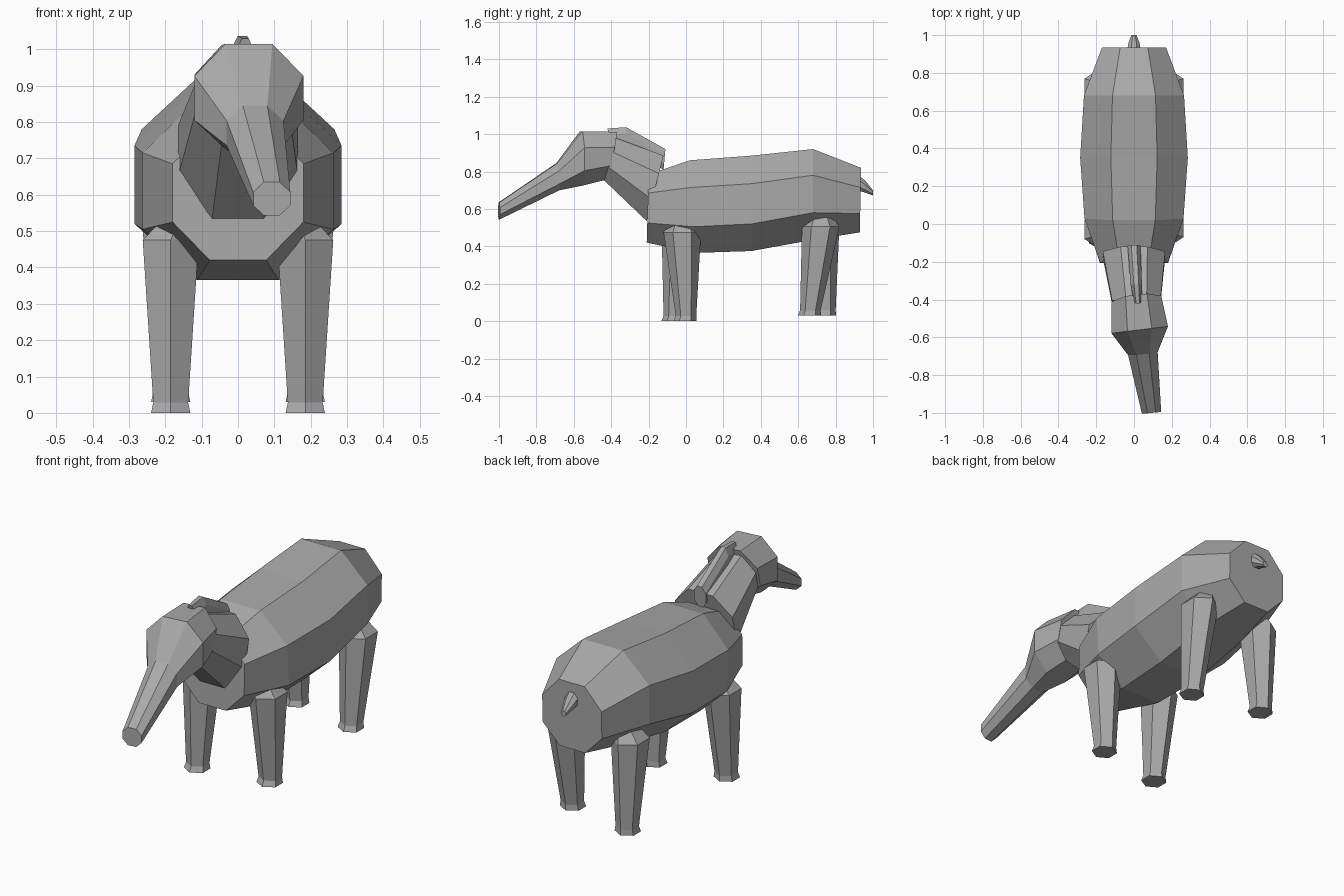
import bpy, bmesh, math

cube = bpy.data.objects.get("Cube")
if cube:
    bpy.data.objects.remove(cube, do_unlink=True)

grey = bpy.data.materials.new("grey_hide")
grey.use_nodes = True
colour = (0.4, 0.4, 0.4, 1)
grey.diffuse_color = colour
grey.node_tree.nodes["Principled BSDF"].inputs["Base Color"].default_value = colour


def loft(name, rings):
    """Skin a closed tube through rings of equal point count, with end caps."""
    bm = bmesh.new()
    loops = [[bm.verts.new(p) for p in ring] for ring in rings]
    n = len(loops[0])
    for a, b in zip(loops, loops[1:]):
        for i in range(n):
            j = (i + 1) % n
            bm.faces.new((a[i], a[j], b[j], b[i]))
    bm.faces.new(loops[0])
    bm.faces.new(loops[-1])
    bmesh.ops.recalc_face_normals(bm, faces=bm.faces)
    mesh = bpy.data.meshes.new(name)
    bm.to_mesh(mesh)
    bm.free()
    mesh.materials.append(grey)
    obj = bpy.data.objects.new(name, mesh)
    bpy.context.collection.objects.link(obj)
    return obj


def octagon(cx, y_top, y_bot, half, z, yaw=0.0):
    """Eight-sided section; z holds the four heights from bottom to top."""
    inner = half * 0.43
    outline = [(-inner, z[0]), (inner, z[0]), (half, z[1]), (half, z[2]),
               (inner, z[3]), (-inner, z[3]), (-half, z[2]), (-half, z[1])]
    ring = []
    for x, h in outline:
        t = (h - z[0]) / (z[3] - z[0])
        ring.append((cx + x, y_bot + (y_top - y_bot) * t + x * yaw, h))
    return ring


def hexagon(cx, cy, z, rx, ry):
    """Six-sided section with a corner facing forward."""
    return [(cx + rx * math.sin(a) / math.sin(math.pi / 3), cy + ry * math.cos(a), z)
            for a in (i * math.pi / 3 for i in range(6))]


# Torso
loft("body", [
    octagon(0, -0.20, -0.21, 0.18, (0.42, 0.525, 0.685, 0.785)),
    octagon(0, 0.02, 0.05, 0.262, (0.365, 0.505, 0.715, 0.86)),
    octagon(0, 0.35, 0.35, 0.285, (0.375, 0.52, 0.735, 0.885)),
    octagon(0, 0.68, 0.68, 0.265, (0.435, 0.58, 0.78, 0.92)),
    octagon(0, 0.935, 0.93, 0.17, (0.475, 0.575, 0.715, 0.82)),
])

# Neck, slightly lower than the back of the head
loft("neck", [
    octagon(0, -0.12, -0.21, 0.165, (0.535, 0.65, 0.79, 0.885)),
    octagon(0.012, -0.39, -0.44, 0.128, (0.755, 0.83, 0.91, 0.985)),
])

# Head and long snout, turned a little to the left
loft("head", [
    octagon(0.012, -0.375, -0.44, 0.132, (0.755, 0.83, 0.93, 1.012), 0.12),
    octagon(0.03, -0.56, -0.56, 0.15, (0.725, 0.805, 0.927, 1.015), 0.12),
    octagon(0.047, -0.69, -0.68, 0.078, (0.70, 0.735, 0.803, 0.845), 0.1),
    octagon(0.093, -1.0, -1.0, 0.051, (0.543, 0.57, 0.607, 0.635), 0.1),
])

# Crest along the back of the neck
loft("mane", [
    octagon(0.02, -0.42, -0.40, 0.022, (0.94, 0.97, 1.0, 1.03)),
    octagon(0.012, -0.32, -0.32, 0.03, (0.93, 0.96, 1.0, 1.037)),
    octagon(0, -0.11, -0.12, 0.034, (0.81, 0.84, 0.89, 0.92)),
])

# Tail
loft("tail", [
    octagon(0, 0.91, 0.91, 0.037, (0.70, 0.725, 0.765, 0.79)),
    octagon(0, 0.96, 0.95, 0.03, (0.69, 0.705, 0.73, 0.75)),
    octagon(0, 1.0, 1.0, 0.014, (0.672, 0.68, 0.692, 0.70)),
])


# Legs in a walking stance: side, top y, foot y, sole height, hip height
def leg(name, side, y_top, y_foot, z0, z1):
    x = side * 0.185
    loft(name, [
        hexagon(x, y_foot - 0.005, z0, 0.054, 0.062),
        hexagon(x, y_foot, z0 + 0.028, 0.048, 0.055),
        hexagon(x, y_top, z1, 0.077, 0.10),
        hexagon(x - side * 0.02, y_top, z1 + 0.05, 0.05, 0.07),
    ])


leg("front_left_leg", 1, -0.02, 0.0, 0.0, 0.475)
leg("front_right_leg", -1, -0.03, -0.065, 0.0, 0.475)
leg("rear_left_leg", 1, 0.72, 0.665, 0.03, 0.505)
leg("rear_right_leg", -1, 0.72, 0.745, 0.03, 0.505)
